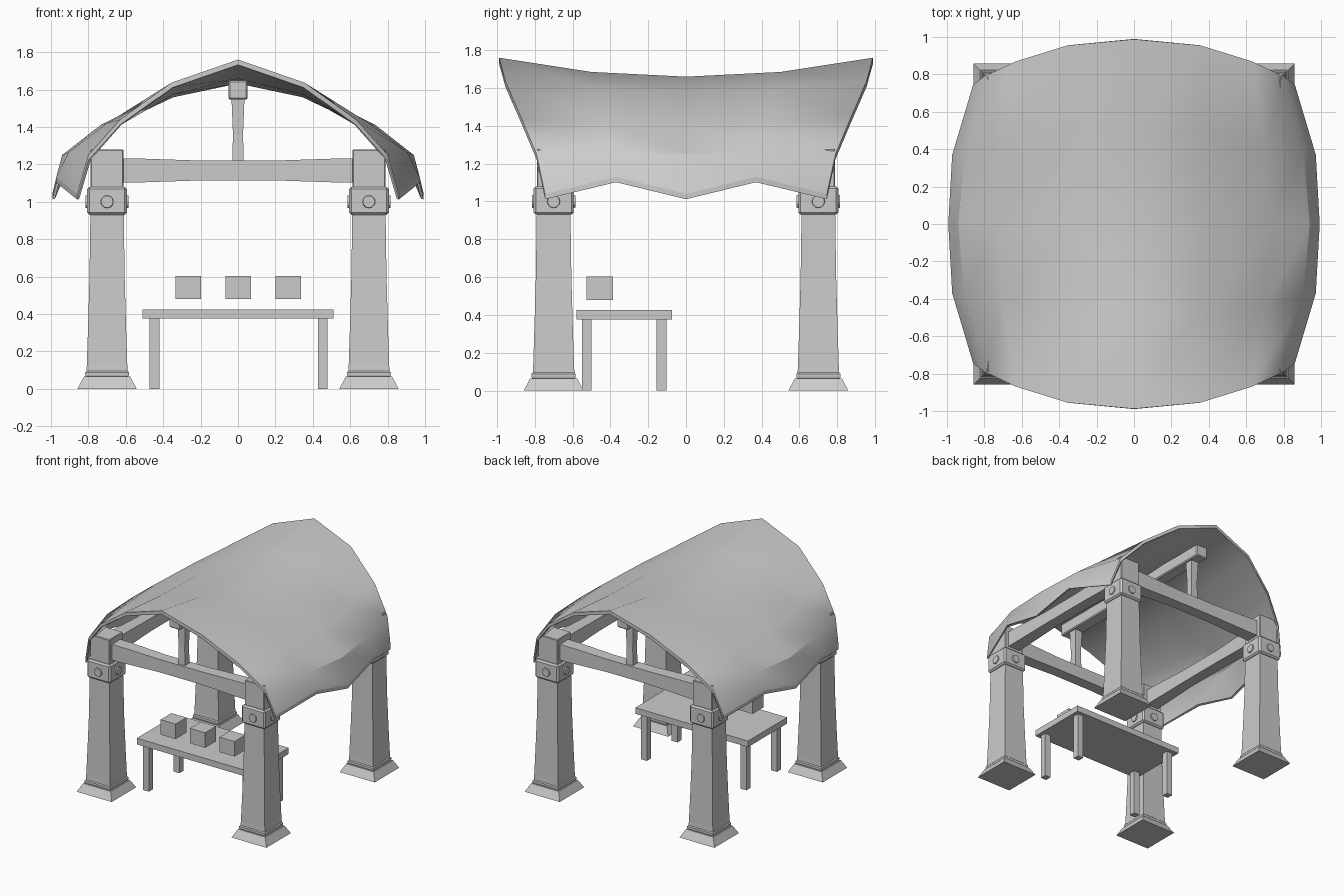
import bpy, bmesh, math
from mathutils import Matrix, Vector

if "Cube" in bpy.data.objects:
    bpy.data.objects.remove(bpy.data.objects["Cube"])


def new_object(name, bm):
    mesh = bpy.data.meshes.new(name)
    bm.to_mesh(mesh)
    bm.free()
    ob = bpy.data.objects.new(name, mesh)
    bpy.context.collection.objects.link(ob)
    return ob


def box(name, lo, hi, bevel=0.0):
    lo, hi = Vector(lo), Vector(hi)
    bm = bmesh.new()
    bmesh.ops.create_cube(bm, size=1)
    bmesh.ops.scale(bm, vec=hi - lo, verts=bm.verts)
    bmesh.ops.translate(bm, vec=(lo + hi) / 2, verts=bm.verts)
    if bevel:
        bmesh.ops.bevel(bm, geom=bm.edges[:], offset=bevel, segments=1, affect='EDGES')
    return new_object(name, bm)


def loft(name, sections, matrix):
    """Stack of rectangles (half_x, half_y, z), capped at both ends."""
    bm = bmesh.new()
    rings = [[bm.verts.new((sx * hx, sy * hy, z))
              for sx, sy in ((-1, -1), (1, -1), (1, 1), (-1, 1))]
             for hx, hy, z in sections]
    for a, b in zip(rings, rings[1:]):
        for k in range(4):
            n = (k + 1) % 4
            bm.faces.new((a[k], a[n], b[n], b[k]))
    bm.faces.new(rings[0][::-1])
    bm.faces.new(rings[-1])
    bm.transform(matrix)
    return new_object(name, bm)


# Four flared posts with collar, bolts and head block
P = 0.70
post_profile = [(0.158, 0), (0.152, 0.012), (0.124, 0.065), (0.114, 0.065),
                (0.117, 0.075), (0.117, 0.088), (0.110, 0.095), (0.108, 0.13),
                (0.101, 0.35), (0.094, 0.60), (0.089, 0.94)]
for sx in (-1, 1):
    for sy in (-1, 1):
        x, y = sx * P, sy * P
        loft("post", [(h, h, z) for h, z in post_profile], Matrix.Translation((x, y, 0)))
        box("post_collar", (x - .106, y - .106, .93), (x + .106, y + .106, 1.08), 0.012)
        box("post_head", (x - .088, y - .088, 1.07), (x + .088, y + .088, 1.28), 0.005)
        for k in range(4):
            bm = bmesh.new()
            bmesh.ops.create_cone(bm, cap_ends=True, segments=12, radius1=.036,
                                  radius2=.032, depth=.016)
            bm.transform(Matrix.Translation((x, y, 1.0))
                         @ Matrix.Rotation(k * math.pi / 2, 4, 'Z')
                         @ Matrix.Translation((.107, 0, 0))
                         @ Matrix.Rotation(math.pi / 2, 4, 'Y'))
            new_object("collar_bolt", bm)

# Tie beams between posts, waisted towards the middle
beam = [(.065, .055, -.62), (.063, .053, -.5), (.053, .047, -.2),
        (.053, .047, .2), (.063, .053, .5), (.065, .055, .62)]
for k in range(4):
    loft("tie_beam", beam,
         Matrix.Rotation(k * math.pi / 2, 4, 'Z') @ Matrix.Translation((0, -P, 1.167))
         @ Matrix.Rotation(math.pi / 2, 4, 'Y'))

# King posts and ridge beam
for sy in (-1, 1):
    loft("king_post", [(.031, .031, 1.2), (.027, .027, 1.36), (.035, .035, 1.56)],
         Matrix.Translation((0, sy * P, 0)))
box("ridge_beam", (-.052, -.82, 1.547), (.052, .82, 1.648), 0.008)

# Sagging roof: half sections from ridge to eave at the middle, quarter and end
middle = [(0, 0, 1.66), (.355, 0, 1.585), (.735, 0, 1.41), (.94, 0, 1.25), (.993, 0, 1.04)]
quarter = [(0, .50, 1.685), (.355, .485, 1.60), (.70, .44, 1.42), (.905, .40, 1.265), (.972, .37, 1.13)]
end = [(0, .988, 1.76), (.355, .955, 1.637), (.63, .87, 1.44), (.80, .79, 1.25), (.86, .745, 1.04)]
bm = bmesh.new()
grid = []
for section, sy in ((end, -1), (quarter, -1), (middle, 1), (quarter, 1), (end, 1)):
    pts = [(-x, y, z) for x, y, z in section[:0:-1]] + section
    grid.append([bm.verts.new((x, y * sy, z)) for x, y, z in pts])
for a, b in zip(grid, grid[1:]):
    for i in range(len(a) - 1):
        bm.faces.new((a[i], a[i + 1], b[i + 1], b[i]))
# raised panel inside a narrow hem
bmesh.ops.inset_region(bm, faces=bm.faces[:], use_boundary=True,
                       use_even_offset=True, thickness=.04, depth=.008)
roof = new_object("roof", bm)
solid = roof.modifiers.new("thickness", 'SOLIDIFY')
solid.thickness = 0.028
solid.offset = -1
bpy.context.view_layer.objects.active = roof
roof.select_set(True)
bpy.ops.object.modifier_apply(modifier=solid.name)
bpy.ops.object.shade_smooth_by_angle(angle=math.radians(32))

# Table with goods boxes above it
box("table_top", (-.51, -.58, .375), (.51, -.073, .425))
for x in (-.447, .453):
    for y in (-.525, -.13):
        box("table_leg", (x - .026, y - .026, 0), (x + .026, y + .026, .38))
for x in (-.265, .002, .268):
    box("goods_box", (x - .068, -.525, .48), (x + .068, -.385, .603))
